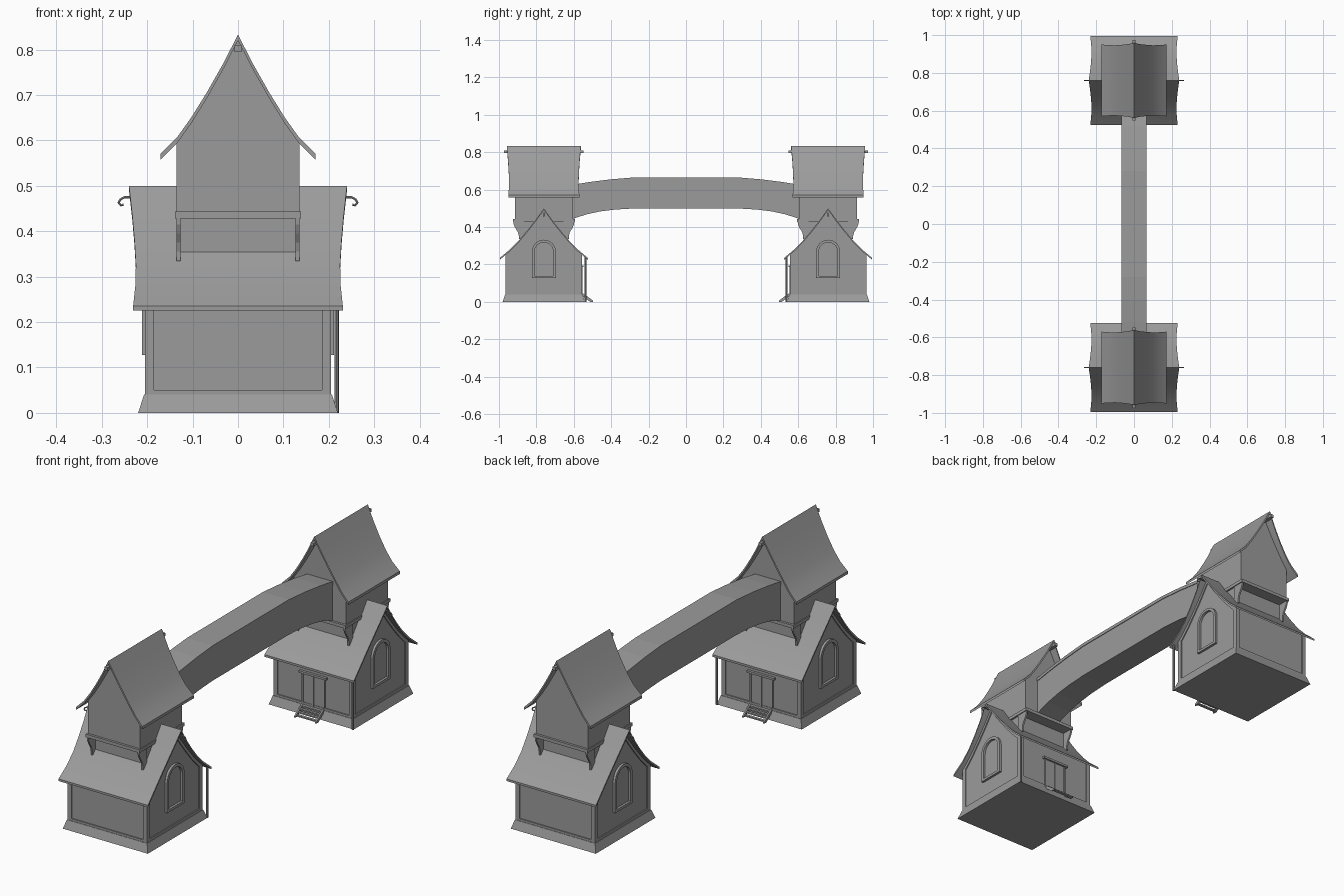
import bpy, bmesh, math
from mathutils import Vector

cube = bpy.data.objects.get("Cube")
if cube:
    bpy.data.objects.remove(cube, do_unlink=True)

C = -0.76  # y of the front house centre; +y is its inner side

grey = bpy.data.materials.new("stone grey")
grey.use_nodes = True
GREY = (0.33, 0.33, 0.33, 1)
grey.diffuse_color = GREY
grey.node_tree.nodes["Principled BSDF"].inputs["Base Color"].default_value = GREY


def finish(name, bm, twin=True, smooth=False):
    """Turn a bmesh into an object, with a twin across the bridge."""
    bmesh.ops.recalc_face_normals(bm, faces=bm.faces)
    me = bpy.data.meshes.new(name)
    bm.to_mesh(me)
    bm.free()
    me.materials.append(grey)
    ob = bpy.data.objects.new(name, me)
    bpy.context.collection.objects.link(ob)
    if smooth:
        bpy.ops.object.select_all(action='DESELECT')
        ob.select_set(True)
        bpy.context.view_layer.objects.active = ob
        bpy.ops.object.shade_smooth_by_angle(angle=math.radians(30))
    if twin:
        mod = ob.modifiers.new("twin", 'MIRROR')
        mod.use_axis = (False, True, False)
        mod.use_mirror_merge = False


def add_prism(bm, pts, axis, a, b):
    """Extrude a (u, z) outline along x or y from a to b."""
    def at(u, z, t):
        return (t, u, z) if axis == 'x' else (u, t, z)
    lo = [bm.verts.new(at(u, z, a)) for u, z in pts]
    hi = [bm.verts.new(at(u, z, b)) for u, z in pts]
    n = len(pts)
    bm.faces.new(lo)
    bm.faces.new(hi[::-1])
    for i in range(n):
        j = (i + 1) % n
        bm.faces.new((lo[i], hi[i], hi[j], lo[j]))


def add_frame(bm, outer, inner, a, b):
    """Fill the band between two matching outlines with a raised border."""
    for i in range(len(outer)):
        j = (i + 1) % len(outer)
        add_prism(bm, [outer[i], outer[j], inner[j], inner[i]], 'x', a, b)


def add_box(bm, x0, x1, y0, y1, z0, z1):
    add_prism(bm, [(x0, z0), (x1, z0), (x1, z1), (x0, z1)], 'y', y0, y1)


def add_tube(bm, path, r, sides=6):
    """Sweep a small round section along a path in an xz plane."""
    path = [Vector(p) for p in path]
    rings = []
    u = Vector((0, 1, 0))
    for i, p in enumerate(path):
        t = (path[min(i + 1, len(path) - 1)] - path[max(i - 1, 0)]).normalized()
        v = t.cross(u)
        angles = [2 * math.pi * k / sides for k in range(sides)]
        rings.append([bm.verts.new(p + r * (math.cos(a) * u + math.sin(a) * v)) for a in angles])
    for p, q in zip(rings, rings[1:]):
        for k in range(sides):
            m = (k + 1) % sides
            bm.faces.new((p[k], p[m], q[m], q[k]))
    bm.faces.new(rings[0][::-1])
    bm.faces.new(rings[-1])


def roof(name, profile, along, drop):
    """Swept roof shell; profile rows are (offset, z, half length)."""
    bm = bmesh.new()
    rows = [(-u, z, h) for u, z, h in profile[:0:-1]] + profile
    strip = []
    for u, z, h in rows:
        section = [(-h, z), (h, z), (h, z - drop), (-h, z - drop)]
        strip.append([bm.verts.new((t, C + u, w) if along == 'x' else (u, C + t, w)) for t, w in section])
    for a, b in zip(strip, strip[1:]):
        for k in range(4):
            m = (k + 1) % 4
            bm.faces.new((a[k], a[m], b[m], b[k]))
    bm.faces.new(strip[0])
    bm.faces.new(strip[-1])
    finish(name, bm, smooth=True)


def under(profile, wall, base, drop, centre):
    """Gable outline that follows a roof profile from below."""
    side = [(u, z - drop) for u, z, h in profile if u < wall]
    (u0, z0, _), (u1, z1, _) = [(a, b) for a, b in zip(profile, profile[1:]) if a[0] < wall <= b[0]][0]
    side.append((wall, z0 + (z1 - z0) * (wall - u0) / (u1 - u0) - drop))
    half = side + [(wall, base)]
    return [(centre - u, z) for u, z in half[:0:-1]] + [(centre + u, z) for u, z in half]


LOW = [(0, .5, .24), (.045, .437, .233), (.09, .38, .228), (.135, .327, .225),
       (.18, .281, .226), (.235, .235, .231)]
HIGH = [(0, .833, .198), (.034, .767, .192), (.068, .707, .188), (.102, .652, .186),
        (.134, .607, .187), (.171, .57, .19)]

# Lower house: tapered plinth, gabled walls and roof
bm = bmesh.new()
bmesh.ops.create_cube(bm, size=1)
for v in bm.verts:
    s = .44 if v.co.z < 0 else .414
    v.co = (v.co.x * s, C + v.co.y * s, (v.co.z + .5) * .04)
finish("plinth", bm)

bm = bmesh.new()
add_prism(bm, under(LOW, .2, .03, .006, C), 'x', -.2, .2)
finish("house_walls", bm)
roof("house_roof", LOW, 'x', .01)

# Raised timber edging around the walls and gables
bm = bmesh.new()
for s in (-1, 1):
    a, b = sorted((s * .198, s * .205))
    add_frame(bm, under(LOW, .2, .04, .006, C), under(LOW, .184, .052, .03, C), a, b)
    y0, y1 = sorted((C + s * .198, C + s * .205))
    for x in (-1, 1):
        x0, x1 = sorted((x * .185, x * .205))
        add_box(bm, x0, x1, y0, y1, .04, .255)
    add_box(bm, -.2, .2, y0, y1, .04, .05)
finish("wall_edging", bm)


# Arched window frames on both gables
def arch(w, bottom, spring):
    steps = 12
    turn = [math.pi * k / steps for k in range(steps + 1)]
    bow = [(C - w * math.cos(a), spring + w * math.sin(a)) for a in turn]
    return [(C - w, bottom)] + bow + [(C + w, bottom)]


bm = bmesh.new()
for s in (-1, 1):
    a, b = sorted((s * .195, s * .211))
    add_frame(bm, arch(.064, .127, .268), arch(.05, .139, .268), a, b)
finish("window_frames", bm)

# Curled hooks at the house ridge ends
bm = bmesh.new()
for s in (-1, 1):
    path = [(.22, .475), (.25, .475), (.259, .47), (.263, .463), (.258, .457), (.252, .459)]
    add_tube(bm, [(s * x, C, z) for x, z in path], .003)
finish("ridge_hooks", bm, smooth=True)

# Door with frame and lintel on the inner wall
Y = C + .2
bm = bmesh.new()
add_box(bm, -.052, .052, Y - .005, Y + .003, .04, .185)
for x in (-.056, 0, .056):
    add_box(bm, x - .003, x + .003, Y - .005, Y + .006, .04, .185)
add_box(bm, -.07, .07, Y - .005, Y + .012, .185, .195)
finish("door", bm)

# Steps between sloping stringers
bm = bmesh.new()
F = C + .207
for k in range(4):
    add_box(bm, -.05, .05, F + .013 * k, F + .013 * (k + 1), .034 - .01 * k, .04 - .01 * k)
for s in (-1, 1):
    a, b = sorted((s * .05, s * .057))
    add_prism(bm, [(F, .046), (F + .057, .006), (F + .057, 0), (F + .04, 0), (F, .03)], 'x', a, b)
finish("steps", bm)

# Slim corner post under the eave
bm = bmesh.new()
add_tube(bm, [(.217, C + .222, 0), (.217, C + .222, .24)], .005, 8)
finish("corner_post", bm, smooth=True)

# Upper tower: recessed foot, overhanging body, ledge and roof
bm = bmesh.new()
add_box(bm, -.13, .13, C - .112, C + .112, .33, .435)
finish("tower_foot", bm)
bm = bmesh.new()
add_prism(bm, under(HIGH, .135, .435, .007, 0), 'y', C - .155, C + .155)
finish("tower_walls", bm)
bm = bmesh.new()
add_box(bm, -.139, .139, C - .166, C + .166, .428, .443)
finish("tower_ledge", bm)
roof("tower_roof", HIGH, 'y', .013)

# Curved brackets below the ledge
bm = bmesh.new()
curve = [(.163, .43), (.162, .415), (.153, .395), (.14, .375), (.134, .355), (.134, .335)]
for s in (-1, 1):
    pts = [(C + s * u, z) for u, z in curve] + [(C + s * .105, .335), (C + s * .105, .43)]
    for x in (-.131, .131):
        add_prism(bm, pts, 'x', x - .004, x + .004)
finish("brackets", bm)

# Stub beams at the tower ridge ends
bm = bmesh.new()
add_box(bm, -.008, .008, C - .213, C + .213, .795, .81)
finish("ridge_beam", bm)

# Arched bridge with a thin cap
top = [(.62, .623), (.52, .64), (.4, .655), (.28, .665)]
bottom = [(.62, .438), (.58, .452), (.53, .468), (.46, .483), (.38, .493), (.28, .499)]


def both(half):
    return [(-y, z) for y, z in half] + [(y, z) for y, z in half[::-1]]


bm = bmesh.new()
add_prism(bm, both(bottom) + [(y, z - .01) for y, z in both(top)[::-1]], 'x', -.064, .064)
finish("bridge_body", bm, twin=False)
bm = bmesh.new()
add_prism(bm, both(top) + [(y, z - .015) for y, z in both(top)[::-1]], 'x', -.067, .067)
finish("bridge_cap", bm, twin=False)
